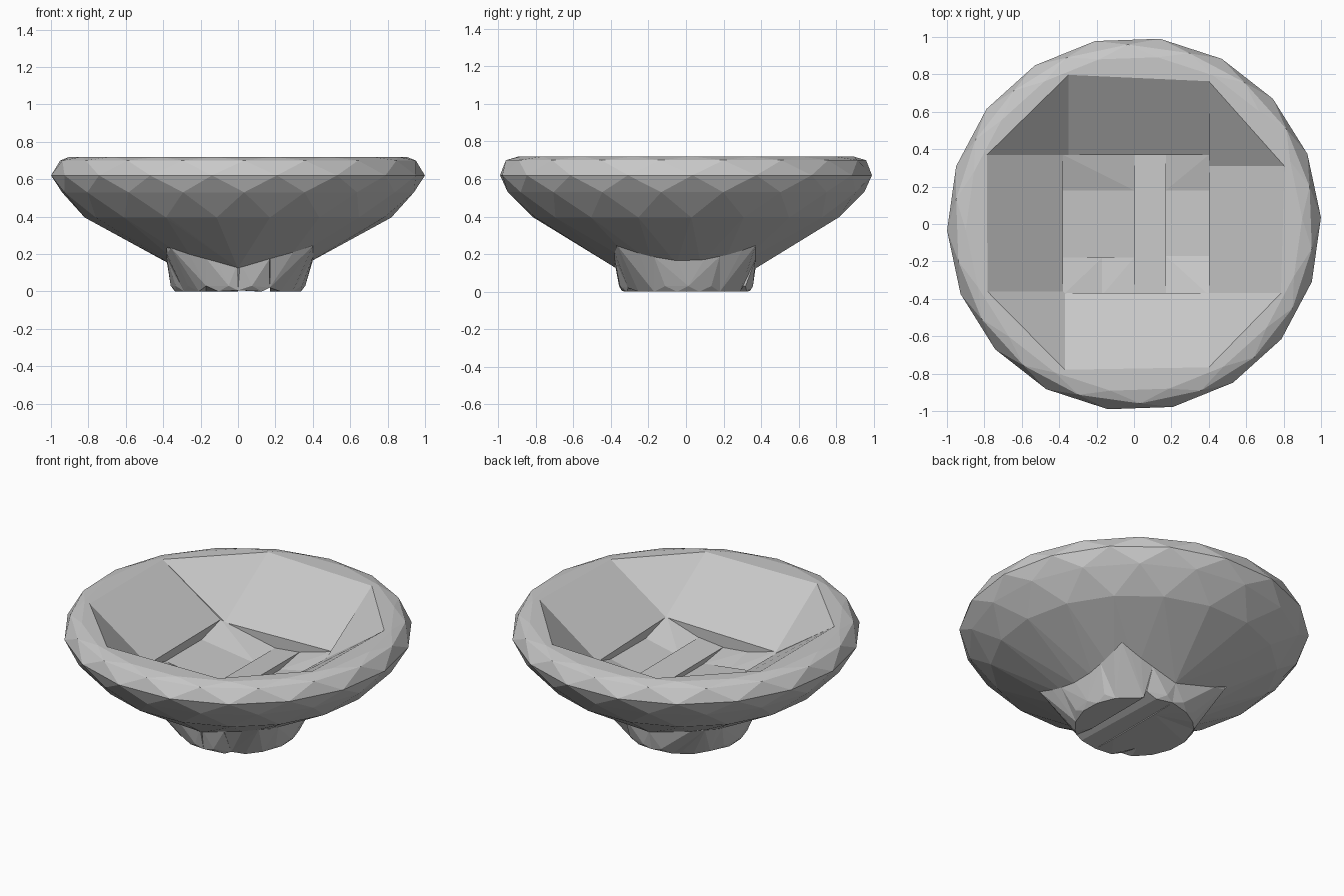
import bpy, bmesh, math
from mathutils import Vector

if "Cube" in bpy.data.objects:
    bpy.data.objects.remove(bpy.data.objects["Cube"])

stone = bpy.data.materials.new("pale grey")
stone.use_nodes = True
GREY = (0.58, 0.58, 0.58, 1)
stone.diffuse_color = GREY
stone.node_tree.nodes["Principled BSDF"].inputs["Base Color"].default_value = GREY

# Bowl cross-section (radius, height), from the foot, round the rim, to the floor
PROFILE = [(0, 0), (.34, 0), (.36, .03), (.374, .15), (.82, .395), (.95, .53),
           (1, .62), (.96, .70), (.90, .72), (.875, .72), (.54, .45), (.37, .37), (0, .32)]
SIDES = 18
START = math.radians(82)
STEP = math.tau / SIDES


def turned_bowl():
    """Lathe the bowl, staggering every second ring for a chipped, faceted look."""
    bm = bmesh.new()
    rings = []
    for level, (r, z) in enumerate(PROFILE):
        turn = START + (level % 2) * STEP / 2
        rings.append([bm.verts.new((r * math.cos(turn + i * STEP),
                                    r * math.sin(turn + i * STEP), z))
                      for i in range(SIDES if r else 1)])
    for level, (a, b) in enumerate(zip(rings, rings[1:])):
        for i in range(SIDES):
            j = (i + 1) % SIDES
            a0, a1, b0, b1 = (ring[k % len(ring)] for ring in (a, b) for k in (i, j))
            if level % 2:
                triangles = (a0, a1, b1), (a0, b1, b0)
            else:
                triangles = (a0, a1, b0), (a1, b1, b0)
            for tri in triangles:
                if len(set(tri)) == 3:
                    bm.faces.new(tri)
    return bm


def chunk(name, x0, x1, y0, y1, coarseness=.001):
    """Cut one block out of the bowl and wrap it in a faceted convex shell."""
    bm = turned_bowl()
    for axis, low, high in ((0, x0, x1), (1, y0, y1)):
        for limit, sign in ((low, -1), (high, 1)):
            point, normal = Vector(), Vector()
            point[axis], normal[axis] = limit, sign
            bmesh.ops.bisect_plane(bm, geom=bm.verts[:] + bm.edges[:] + bm.faces[:],
                                   plane_co=point, plane_no=normal, clear_outer=True)
    hull = bmesh.new()
    for v in bm.verts:
        hull.verts.new(v.co)
    bm.free()
    bmesh.ops.convex_hull(hull, input=hull.verts[:])
    bmesh.ops.delete(hull, geom=[v for v in hull.verts if not v.link_faces], context='VERTS')
    # Merge close points, then wrap again so that the block stays convex
    bmesh.ops.remove_doubles(hull, verts=hull.verts[:], dist=coarseness)
    bmesh.ops.delete(hull, geom=hull.edges[:], context='EDGES_FACES')
    bmesh.ops.convex_hull(hull, input=hull.verts[:])
    bmesh.ops.delete(hull, geom=[v for v in hull.verts if not v.link_faces], context='VERTS')
    bmesh.ops.dissolve_limit(hull, angle_limit=.02, verts=hull.verts[:], edges=hull.edges[:])
    bmesh.ops.recalc_face_normals(hull, faces=hull.faces[:])
    mesh = bpy.data.meshes.new(name)
    hull.to_mesh(mesh)
    hull.free()
    mesh.materials.append(stone)
    bpy.context.collection.objects.link(bpy.data.objects.new(name, mesh))


# Four walls
chunk("front_wall", -.37, .40, -2, -.37)
chunk("back_wall", -.35, .40, .37, 2)
chunk("right_wall", -2, -.38, -.36, .37)
chunk("left_wall", .40, 2, -.37, .31)

# Four rounded corners
chunk("front_right_corner", -2, -.37, -2, -.36)
chunk("front_left_corner", .40, 2, -2, -.37)
chunk("back_right_corner", -2, -.35, .37, 2)
chunk("back_left_corner", .40, 2, .31, 2)

# Chipped floor blocks with the foot below them
CHIP = .045
chunk("front_right_floor", -.38, -.17, -.38, -.18, CHIP)
chunk("front_inner_floor", -.17, 0, -.38, -.18, CHIP)
chunk("middle_right_floor", -.38, 0, -.18, .18, CHIP)
chunk("back_right_floor", -.38, 0, .18, .37, CHIP)
chunk("centre_floor", 0, .17, -.38, .37, CHIP)
chunk("front_left_floor", .17, .40, -.38, -.17, CHIP)
chunk("middle_left_floor", .17, .40, -.17, .18, CHIP)
chunk("back_left_floor", .17, .40, .18, .37, CHIP)
